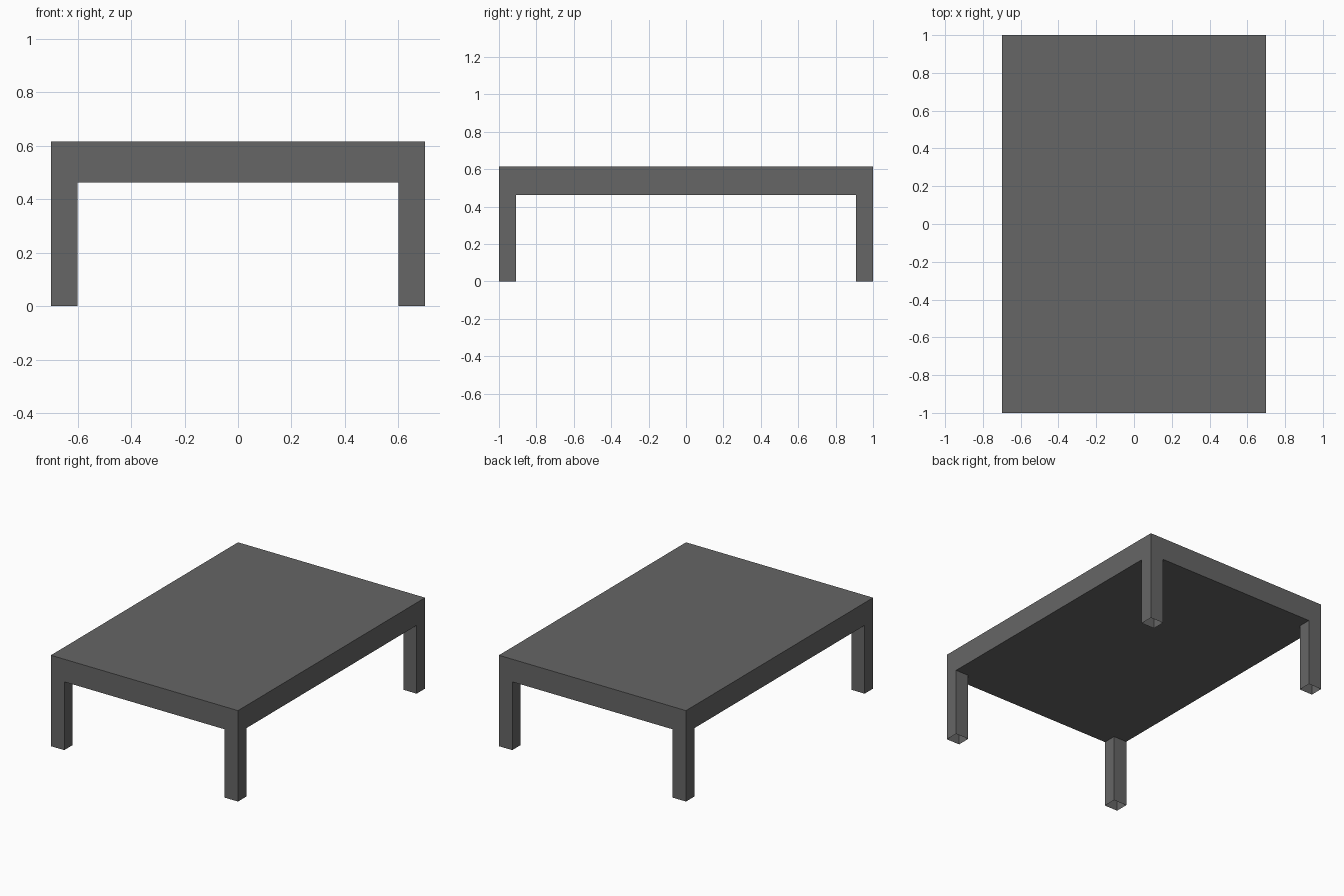
import bpy
import bmesh
from mathutils import Vector, Matrix

if "Cube" in bpy.data.objects:
    bpy.data.objects.remove(bpy.data.objects["Cube"])

WIDTH, DEPTH, HEIGHT = 1.4, 2.0, 0.615
SLAB_BOTTOM = 0.462
LEG_X, LEG_Y = 0.10, 0.09

grey = bpy.data.materials.new("dark grey")
grey.diffuse_color = (0.133, 0.133, 0.133, 1)
grey.use_nodes = True
grey.node_tree.nodes["Principled BSDF"].inputs["Base Color"].default_value = grey.diffuse_color

# Thick table top
bm = bmesh.new()
thick = HEIGHT - SLAB_BOTTOM
bmesh.ops.create_cube(bm, size=1, matrix=Matrix.Translation((0, 0, SLAB_BOTTOM + thick / 2))
                      @ Matrix.Diagonal((WIDTH, DEPTH, thick, 1)))

# Cut the slab along the inner leg lines
inner_x, inner_y = WIDTH / 2 - LEG_X, DEPTH / 2 - LEG_Y
for s in (-1, 1):
    for co in (Vector((s * inner_x, 0, 0)), Vector((0, s * inner_y, 0))):
        bmesh.ops.bisect_plane(bm, geom=bm.verts[:] + bm.edges[:] + bm.faces[:],
                               plane_co=co, plane_no=co.normalized())

# Pull the four corners down into legs, flush with the sides
bm.normal_update()
corners = []
for f in bm.faces:
    c = f.calc_center_median()
    if f.normal.z < -0.9 and abs(c.x) > inner_x and abs(c.y) > inner_y:
        corners.append(f)
ext = bmesh.ops.extrude_face_region(bm, geom=corners)["geom"]
bmesh.ops.translate(bm, vec=(0, 0, -SLAB_BOTTOM),
                    verts=[g for g in ext if isinstance(g, bmesh.types.BMVert)])
bmesh.ops.delete(bm, geom=[f for f in corners if f.is_valid], context='FACES_ONLY')

# The leg ends are open underneath
feet = [f for f in bm.faces if all(v.co.z < 0.001 for v in f.verts)]
bmesh.ops.delete(bm, geom=feet, context='FACES_ONLY')

# Merge the flat regions so that only real corners remain
bmesh.ops.dissolve_limit(bm, angle_limit=0.01, verts=bm.verts[:], edges=bm.edges[:])
bm.normal_update()

mesh = bpy.data.meshes.new("table")
bm.to_mesh(mesh)
bm.free()
mesh.materials.append(grey)
table = bpy.data.objects.new("table", mesh)
bpy.context.collection.objects.link(table)
